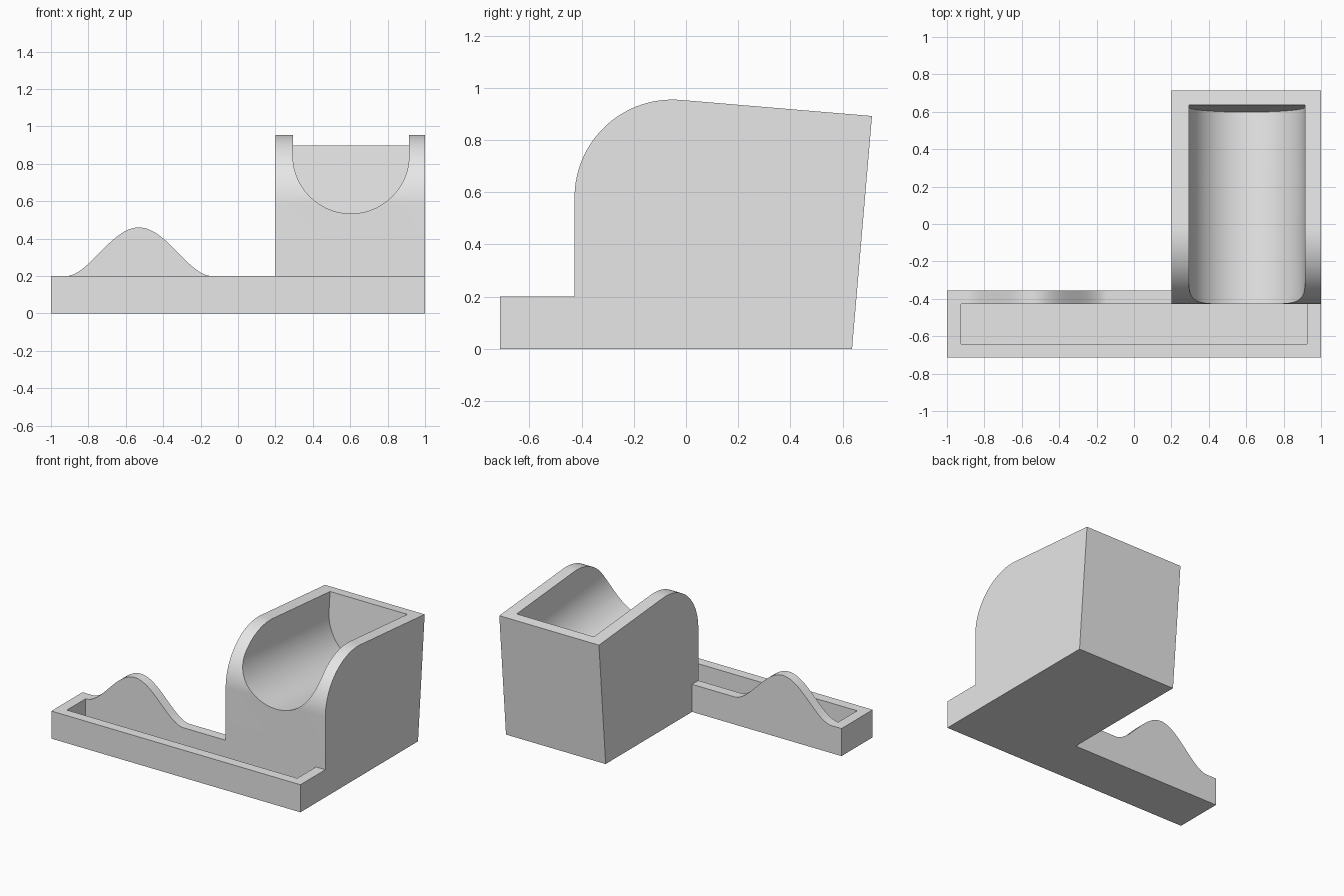
import bpy, bmesh, math
from mathutils import Vector

cube = bpy.data.objects.get("Cube")
if cube:
    bpy.data.objects.remove(cube, do_unlink=True)

grey = bpy.data.materials.new("light grey")
grey.use_nodes = True
COLOUR = (0.8, 0.8, 0.8, 1)
grey.diffuse_color = COLOUR
grey.node_tree.nodes["Principled BSDF"].inputs["Base Color"].default_value = COLOUR


def prism(name, outline, sweep):
    """Extrude a closed outline of 3D points along a sweep vector."""
    bm = bmesh.new()
    face = bm.faces.new([bm.verts.new(p) for p in outline])
    moved = bmesh.ops.extrude_face_region(bm, geom=[face])["geom"]
    bmesh.ops.translate(bm, vec=sweep, verts=[v for v in moved if isinstance(v, bmesh.types.BMVert)])
    bmesh.ops.recalc_face_normals(bm, faces=bm.faces)
    mesh = bpy.data.meshes.new(name)
    bm.to_mesh(mesh)
    bm.free()
    mesh.materials.append(grey)
    obj = bpy.data.objects.new(name, mesh)
    bpy.context.collection.objects.link(obj)
    return obj


def box(name, lo, hi):
    corners = [(lo[0], lo[1]), (hi[0], lo[1]), (hi[0], hi[1]), (lo[0], hi[1])]
    return prism(name, [(x, y, lo[2]) for x, y in corners], Vector((0, 0, hi[2] - lo[2])))


def carve(target, cutter):
    mod = target.modifiers.new("carve", "BOOLEAN")
    mod.operation, mod.solver, mod.object = "DIFFERENCE", "EXACT", cutter
    bpy.context.view_layer.objects.active = target
    bpy.ops.object.modifier_apply(modifier=mod.name)
    bpy.data.objects.remove(cutter, do_unlink=True)


def smooth(obj):
    bpy.ops.object.select_all(action="DESELECT")
    obj.select_set(True)
    bpy.context.view_layer.objects.active = obj
    bpy.ops.object.shade_smooth_by_angle(angle=math.radians(25))


FRONT, BACK = -0.7125, 0.7125
JOIN, RIM = -0.427, 0.2          # where the tray meets the rear parts, rim height
TILT = math.radians(4.8)

# Shallow tray, closed at the rear by the ridge and the holder
tray = box("tray", (-1, FRONT, 0), (1, JOIN, RIM))
carve(tray, box("tray_cutter", (-0.925, -0.641, 0.04), (0.925, JOIN + 0.1, 0.4)))

# Rear wall of the tray with its rounded hump
STEPS, MID, HALF = 40, -0.53, 0.385
hump = []
for i in range(STEPS + 1):
    t = 2 * i / STEPS - 1
    rise = max(0, 0.5 + 0.5 * math.cos(math.pi * t)) ** 0.87
    hump.append((MID + HALF * t, JOIN, RIM + 0.26 * rise))
ridge = prism("rear_ridge",
              [(0.2, JOIN, 0), (-1, JOIN, 0), (-1, JOIN, RIM)] + hump + [(0.2, JOIN, RIM)],
              Vector((0, 0.072, 0)))
smooth(ridge)

# Holder block: rounded front shoulder, sloping top, leaning back
R, SHOULDER = 0.375, 0.58
side = [(0.2, 0.636, 0), (0.2, JOIN, 0)]
for i in range(33):
    a = math.pi + (math.pi / 2 - TILT - math.pi) * i / 32
    side.append((0.2, JOIN + R + R * math.cos(a), SHOULDER + R * math.sin(a)))
side.append((0.2, BACK, side[-1][2] - math.tan(TILT) * (BACK - side[-1][1])))
holder = prism("holder_block", side, Vector((0.8, 0, 0)))

# Tilted U-shaped trough, open at the front and top
up = Vector((0, math.sin(TILT), math.cos(TILT)))
forward = Vector((0, -math.cos(TILT), math.sin(TILT)))
end = Vector((0.604, 0.624, 0.757))
TROUGH = 0.31
u_shape = [end + Vector((TROUGH, 0, 0)) + up * 0.6, end + Vector((-TROUGH, 0, 0)) + up * 0.6]
for i in range(49):
    a = math.pi + math.pi * i / 48
    u_shape.append(end + Vector((TROUGH * math.cos(a), 0, 0)) + up * TROUGH * math.sin(a))
carve(holder, prism("trough_cutter", u_shape, forward * 1.5))
smooth(holder)
